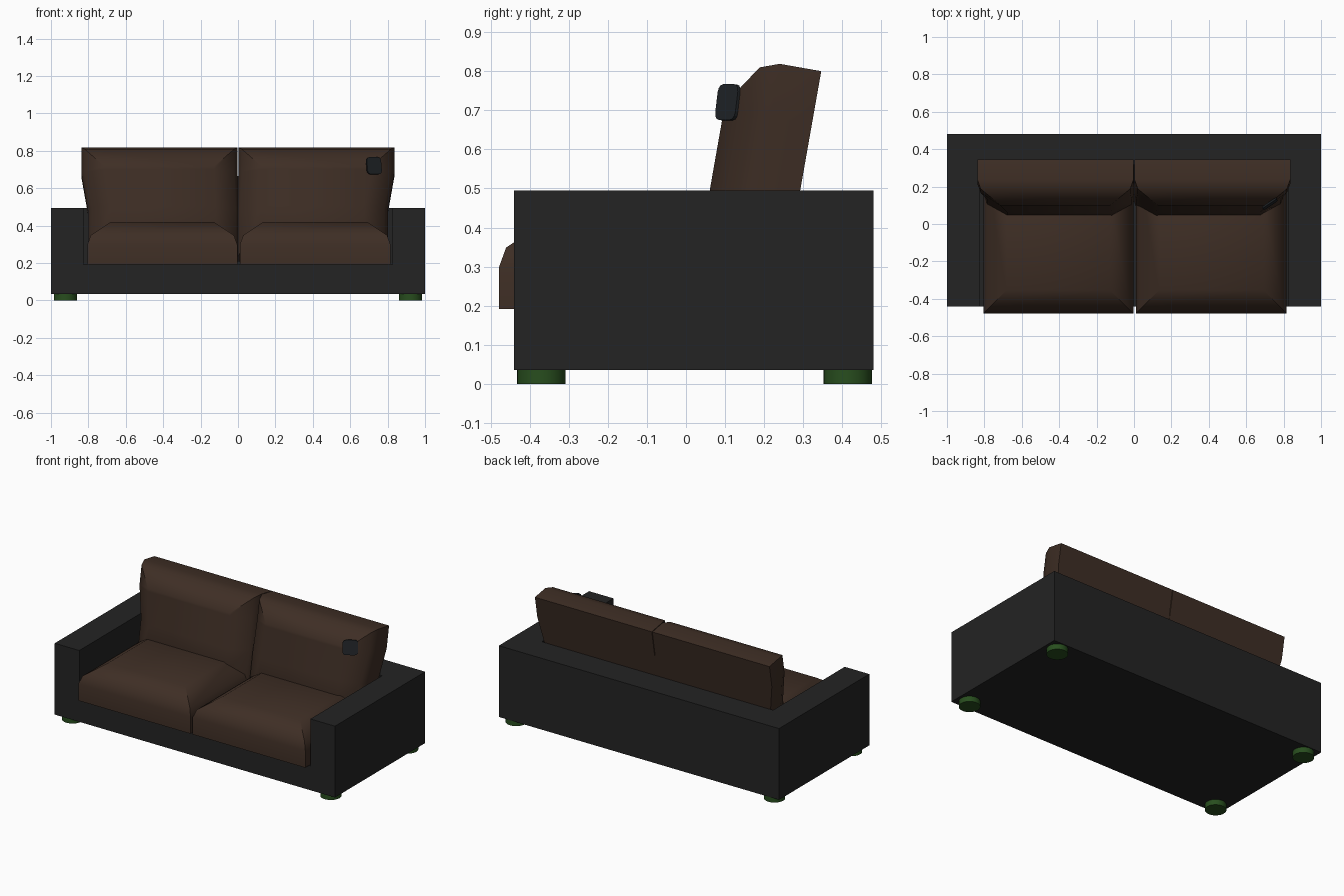
import bpy, bmesh, math
from mathutils import Vector

if "Cube" in bpy.data.objects:
    bpy.data.objects.remove(bpy.data.objects["Cube"])


def material(name, rgb):
    m = bpy.data.materials.new(name)
    m.diffuse_color = (*rgb, 1)
    m.use_nodes = True
    m.node_tree.nodes["Principled BSDF"].inputs["Base Color"].default_value = m.diffuse_color
    return m


CHARCOAL = material("charcoal fabric", (0.017, 0.017, 0.017))
BROWN = material("brown fabric", (0.048, 0.027, 0.018))
GREEN = material("dark green", (0.021, 0.075, 0.013))
SLATE = material("slate tag", (0.015, 0.018, 0.021))


def finish(bm, name, mat, smooth=None):
    bmesh.ops.recalc_face_normals(bm, faces=bm.faces[:])
    me = bpy.data.meshes.new(name)
    bm.to_mesh(me)
    bm.free()
    ob = bpy.data.objects.new(name, me)
    bpy.context.collection.objects.link(ob)
    me.materials.append(mat)
    if smooth:
        bpy.ops.object.select_all(action='DESELECT')
        ob.select_set(True)
        bpy.context.view_layer.objects.active = ob
        bpy.ops.object.shade_smooth_by_angle(angle=math.radians(smooth))
    return ob


def raise_faces(bm, faces, dz):
    out = bmesh.ops.extrude_face_region(bm, geom=faces)["geom"]
    bmesh.ops.delete(bm, geom=faces, context='FACES')
    bmesh.ops.translate(bm, vec=(0, 0, dz), verts=[g for g in out if isinstance(g, bmesh.types.BMVert)])
    return [g for g in out if isinstance(g, bmesh.types.BMFace)]


# Frame: floor slab with arms and back raised from its plan grid
bm = bmesh.new()
xs, ys = (-1, -0.825, 0.825, 1), (-0.44, 0.29, 0.48)
grid = [[bm.verts.new((x, y, 0.035)) for x in xs] for y in ys]
cells = [bm.faces.new((grid[j][i], grid[j][i + 1], grid[j + 1][i + 1], grid[j + 1][i]))
         for j in range(2) for i in range(3)]
bottom = bmesh.ops.duplicate(bm, geom=cells)
top = raise_faces(bm, cells, 0.157)
walls = [f for f in top if not (abs(f.calc_center_median().x) < 0.5 and f.calc_center_median().y < 0.2)]
raise_faces(bm, walls, 0.303)
bmesh.ops.remove_doubles(bm, verts=bm.verts[:], dist=0.0005)
finish(bm, "sofa_frame", CHARCOAL)


# Cushion: stacked rectangles narrowing to a flat crown
def cushion(name, x0, x1, length, origin, up, out, flare=False):
    bm = bmesh.new()
    rings = []
    for w, ins in ((0, 0), (0.108, 0), (0.157, 0.018), (0.228, 0.125)):
        rings.append([bm.verts.new((x, v, w)) for x, v in (
            (x0 + ins, -ins), (x1 - ins, -ins), (x1 - ins, ins - length), (x0 + ins, ins - length))])
    bm.faces.new(rings[0])
    bm.faces.new(rings[-1])
    for a, b in zip(rings, rings[1:]):
        for i in range(4):
            j = (i + 1) % 4
            bm.faces.new((a[i], a[j], b[j], b[i]))
    if flare:  # lower part is narrower than the top
        for v in (-0.14, -0.34):
            bmesh.ops.bisect_plane(bm, geom=bm.verts[:] + bm.edges[:] + bm.faces[:],
                                   plane_co=(0, v, 0), plane_no=(0, 1, 0))
        mid = (x0 + x1) / 2
        for p in bm.verts:
            t = min(1, max(0, (-0.14 - p.co.y) / 0.2))
            outer = (p.co.x > mid) == (mid > 0)
            p.co.x -= math.copysign(0.035 if outer else -0.008, mid) * t
    for p in bm.verts:
        x, v, w = p.co
        p.co = Vector((x, 0, 0)) + origin + up * v + out * w
    return finish(bm, name, BROWN, 42)


lean = math.radians(10)
back_up = Vector((0, math.sin(lean), math.cos(lean)))
back_out = Vector((0, -math.cos(lean), math.sin(lean)))
for side, sx, bx in (("left", (-0.805, -0.004), (-0.838, -0.002)),
                     ("right", (0.01, 0.815), (0.002, 0.836))):
    cushion(side + "_seat_cushion", *sx, 0.75, Vector((0, -0.478, 0.192)),
            Vector((0, -1, 0)), Vector((0, 0, 1)))
    back = cushion(side + "_back_cushion", *bx, 0.60, Vector((0, 0.346, 0.80)),
                   back_up, back_out, True)

# Small tag lying on the sloping corner of the right back cushion
hit, point, normal, _ = back.ray_cast(Vector((0.725, -1, 0.72)), Vector((0, 1, 0)))
bm = bmesh.new()
bmesh.ops.create_cube(bm, size=1)
bmesh.ops.scale(bm, vec=(0.092, 0.092, 0.009), verts=bm.verts[:])
bmesh.ops.bevel(bm, geom=[e for e in bm.edges if abs(e.verts[0].co.z - e.verts[1].co.z) > 0.005],
                offset=0.02, segments=3, affect='EDGES', profile=0.5)
tag = finish(bm, "cushion_tag", SLATE)
tag.location = point + normal * 0.003
tag.rotation_euler = normal.to_track_quat('Z', 'Y').to_euler()

# Feet
for sx in (-1, 1):
    for label, y in (("front", -0.37), ("rear", 0.414)):
        bm = bmesh.new()
        bmesh.ops.create_cone(bm, cap_ends=True, segments=32, radius1=0.062, radius2=0.062, depth=0.04)
        foot = finish(bm, f"{label}_{'left' if sx < 0 else 'right'}_foot", GREEN, 30)
        foot.location = (sx * 0.922, y, 0.02)
